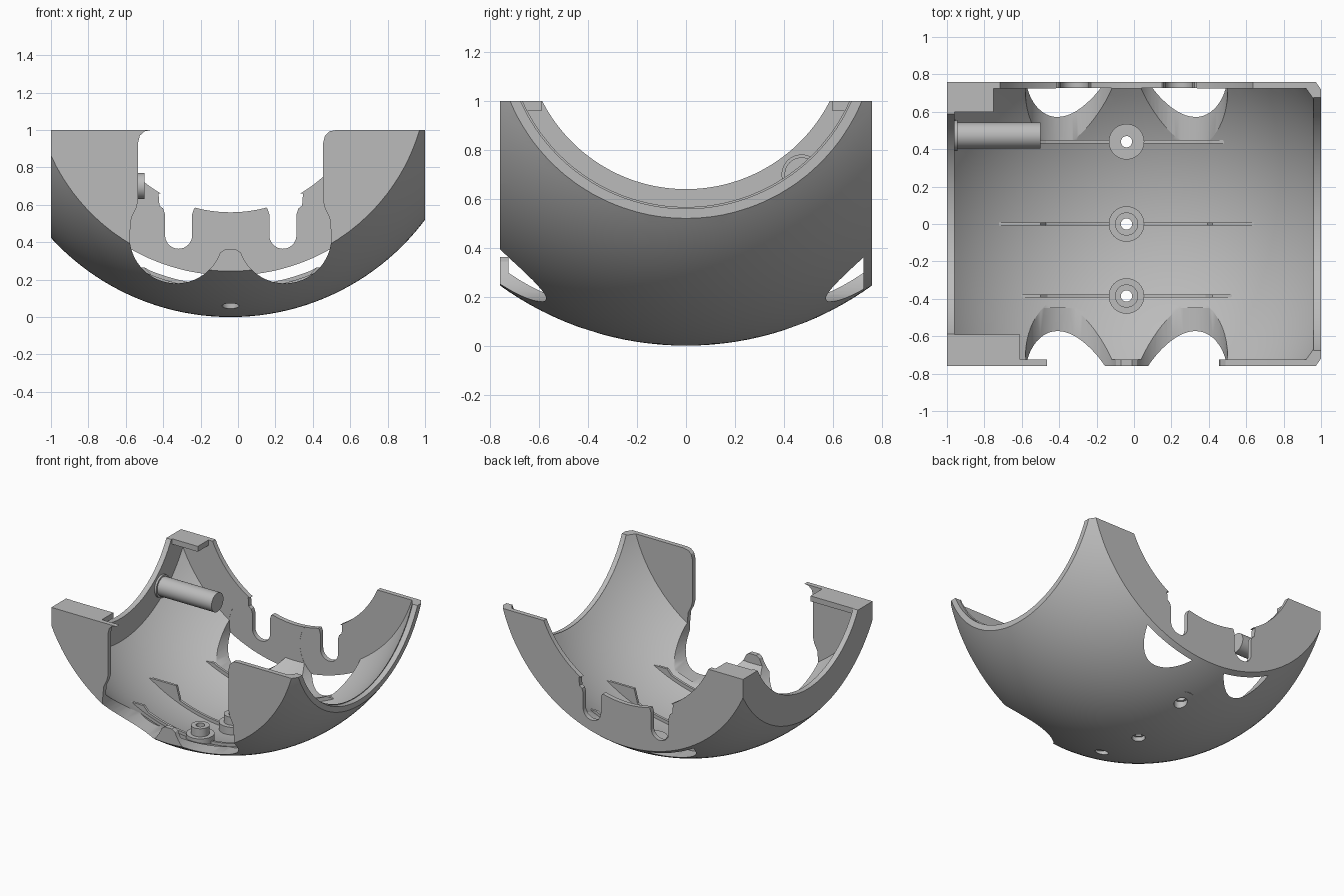
import bpy, bmesh, math
from mathutils import Matrix, Vector

if "Cube" in bpy.data.objects:
    bpy.data.objects.remove(bpy.data.objects["Cube"])

CX, CZ = -0.04, 1.30            # centre of the spherical shell
R_OUT, R_IN = 1.30, 1.24

grey = bpy.data.materials.new("grey_plastic")
grey.diffuse_color = (0.5, 0.5, 0.5, 1)
grey.use_nodes = True
grey.node_tree.nodes["Principled BSDF"].inputs["Base Color"].default_value = grey.diffuse_color


def finish(bm, name):
    bmesh.ops.recalc_face_normals(bm, faces=bm.faces[:])
    me = bpy.data.meshes.new(name)
    bm.to_mesh(me)
    bm.free()
    me.materials.append(grey)
    ob = bpy.data.objects.new(name, me)
    bpy.context.collection.objects.link(ob)
    return ob


def box(name, x0, x1, y0, y1, z0, z1):
    bm = bmesh.new()
    bmesh.ops.create_cube(bm, size=1)
    for v in bm.verts:
        v.co = Vector(((x0 + x1) / 2 + v.co.x * (x1 - x0),
                       (y0 + y1) / 2 + v.co.y * (y1 - y0),
                       (z0 + z1) / 2 + v.co.z * (z1 - z0)))
    return finish(bm, name)


def sphere(name, r):
    bm = bmesh.new()
    bmesh.ops.create_uvsphere(bm, u_segments=128, v_segments=80, radius=r,
                              matrix=Matrix.Translation((CX, 0, CZ)))
    return finish(bm, name)


def cylinder(name, axis, r, a0, a1, u, v, seg=48):
    """Cylinder along an axis from a0 to a1; u, v are the other two coordinates."""
    bm = bmesh.new()
    mid = (a0 + a1) / 2
    loc, rot = {"X": ((mid, u, v), Matrix.Rotation(math.pi / 2, 4, "Y")),
                "Y": ((u, mid, v), Matrix.Rotation(math.pi / 2, 4, "X")),
                "Z": ((u, v, mid), Matrix.Identity(4))}[axis]
    bmesh.ops.create_cone(bm, cap_ends=True, segments=seg, radius1=r, radius2=r,
                          depth=a1 - a0, matrix=Matrix.Translation(loc) @ rot)
    return finish(bm, name)


def prism(name, pts, y0, y1):
    """Extrude an (x, z) outline along y."""
    bm = bmesh.new()
    face = bm.faces.new([bm.verts.new((x, y0, z)) for x, z in pts])
    ext = bmesh.ops.extrude_face_region(bm, geom=[face])
    bmesh.ops.translate(bm, vec=(0, y1 - y0, 0),
                        verts=[g for g in ext["geom"] if isinstance(g, bmesh.types.BMVert)])
    return finish(bm, name)


def boolean(ob, cutter, op="DIFFERENCE"):
    mod = ob.modifiers.new("cut", "BOOLEAN")
    mod.operation, mod.solver, mod.object = op, "EXACT", cutter
    bpy.context.view_layer.objects.active = ob
    bpy.ops.object.modifier_apply(modifier=mod.name)
    bpy.data.objects.remove(cutter)


def smooth(ob):
    bpy.ops.object.select_all(action="DESELECT")
    ob.select_set(True)
    bpy.context.view_layer.objects.active = ob
    bpy.ops.object.shade_smooth_by_angle(angle=math.radians(30))


def arc(cx, cz, r, a0, a1, n=24):
    return [(cx + r * math.cos(math.radians(a0 + (a1 - a0) * i / n)),
             cz + r * math.sin(math.radians(a0 + (a1 - a0) * i / n))) for i in range(n + 1)]


# Shell: truncated sphere
shell = sphere("shell", R_OUT)
boolean(shell, box("c", -1, 1, -0.76, 0.76, -0.1, 1), "INTERSECT")

# Cavity, leaving end walls, side flange and two corner plates
cavity = sphere("cavity", R_IN)
boolean(cavity, box("c", -0.96, 1.3, -0.725, 0.725, -0.2, 1.2), "INTERSECT")
boolean(cavity, box("c", -1.1, -0.75, 0.60, 0.9, 0.96, 1.01))
boolean(cavity, box("c", -1.1, -0.61, -0.9, -0.59, 0.96, 1.01))
boolean(shell, cavity)

# Side openings: small one through the flange, wide one at the lip
boolean(shell, cylinder("c", "X", 0.66, -1.1, -0.9, 0, CZ, 128))
boolean(shell, cylinder("c", "X", 0.74, 0.96, 1.1, 0, CZ, 128))

# Front opening: double arch with a straight-sided gap above
front = [(-0.465, 1.1), (-0.465, 1.0), (-0.5, 0.993), (-0.525, 0.97), (-0.535, 0.93),
         (-0.535, 0.62), (-0.545, 0.58), (-0.57, 0.53)]
front += arc(-0.33, 0.43, 0.25, 180, 340)
front += [(-0.07, 0.362), (-0.01, 0.362)]
front += arc(0.25, 0.43, 0.25, 200, 360)
front += [(0.49, 0.53), (0.465, 0.58), (0.455, 0.62), (0.455, 0.93), (0.465, 0.97),
          (0.49, 0.993), (0.525, 1.0), (0.525, 1.1)]
boolean(shell, prism("c", front, -1, -0.45))

# Back wall: round opening, two slots, and windows under the wall
boolean(shell, cylinder("c", "Y", 0.74, 0.7, 1, CX, CZ, 128))
for x in (-0.3175, 0.24):
    w = 0.0725
    slot = [(x - w - 0.035, 0.66), (x - w - 0.03, 0.595), (x - w - 0.01, 0.58), (x - w, 0.55)]
    slot += arc(x, 0.365 + w, w, 180, 360, 16)
    slot += [(x + w, 0.55), (x + w + 0.01, 0.58), (x + w + 0.03, 0.595), (x + w + 0.035, 0.66)]
    boolean(shell, prism("c", slot, 0.7, 1))
for x in (-0.33, 0.25):
    boolean(shell, cylinder("c", "Y", 0.25, 0.45, 0.726, x, 0.43, 64))

# Screw holes in the floor
BOSS_Y = (-0.385, 0.0, 0.44)
for y in BOSS_Y:
    boolean(shell, cylinder("c", "Z", 0.045, -0.1, 0.4, CX, y, 32))
smooth(shell)


def sphere_z(r, dx, y):
    return CZ - math.sqrt(r * r - dx * dx - y * y)


# Screw bosses (stepped tubes) with thin ribs on both sides
for i, y in enumerate(BOSS_Y):
    floor = sphere_z(R_IN, 0, y)
    base, mid, top = floor - 0.028, floor + 0.06, floor + 0.12
    prof = [(0.03, base), (0.03, top), (0.062, top), (0.062, mid), (0.095, mid), (0.095, base)]
    if y > 0.4:
        prof = [(0.03, base), (0.03, mid), (0.095, mid), (0.095, base)]
    n = 40
    bm = bmesh.new()
    rings = [[bm.verts.new((CX + r * math.cos(2 * math.pi * k / n),
                            y + r * math.sin(2 * math.pi * k / n), z)) for k in range(n)]
             for r, z in prof]
    for a, b in zip(rings, rings[1:] + rings[:1]):
        for k in range(n):
            bm.faces.new((a[k], a[(k + 1) % n], b[(k + 1) % n], b[k]))
    smooth(finish(bm, f"screw_boss_{i}"))

    end = math.sqrt(R_IN ** 2 - (CZ - 0.265) ** 2 - y * y)
    steps = [0.08 + (end - 0.08) * k / 24 for k in range(25)]
    lower = [(d, sphere_z(R_IN + 0.02, d, y)) for d in steps]
    upper = [(d, min(0.265, sphere_z(R_IN, d, y) + 0.025)) for d in steps if d < 0.44]
    upper += [(0.46, 0.265), (end, 0.265)]
    for side, label in ((-1, "left"), (1, "right")):
        prism(f"floor_rib_{label}_{i}",
              [(CX + side * d, z) for d, z in lower + upper[::-1]], y - 0.009, y + 0.009)

# Pivot pin with collar on the side flange
smooth(cylinder("pivot_pin", "X", 0.07, -0.97, -0.50, 0.473, 0.70))
smooth(cylinder("pin_collar", "X", 0.082, -0.97, -0.945, 0.473, 0.70))
